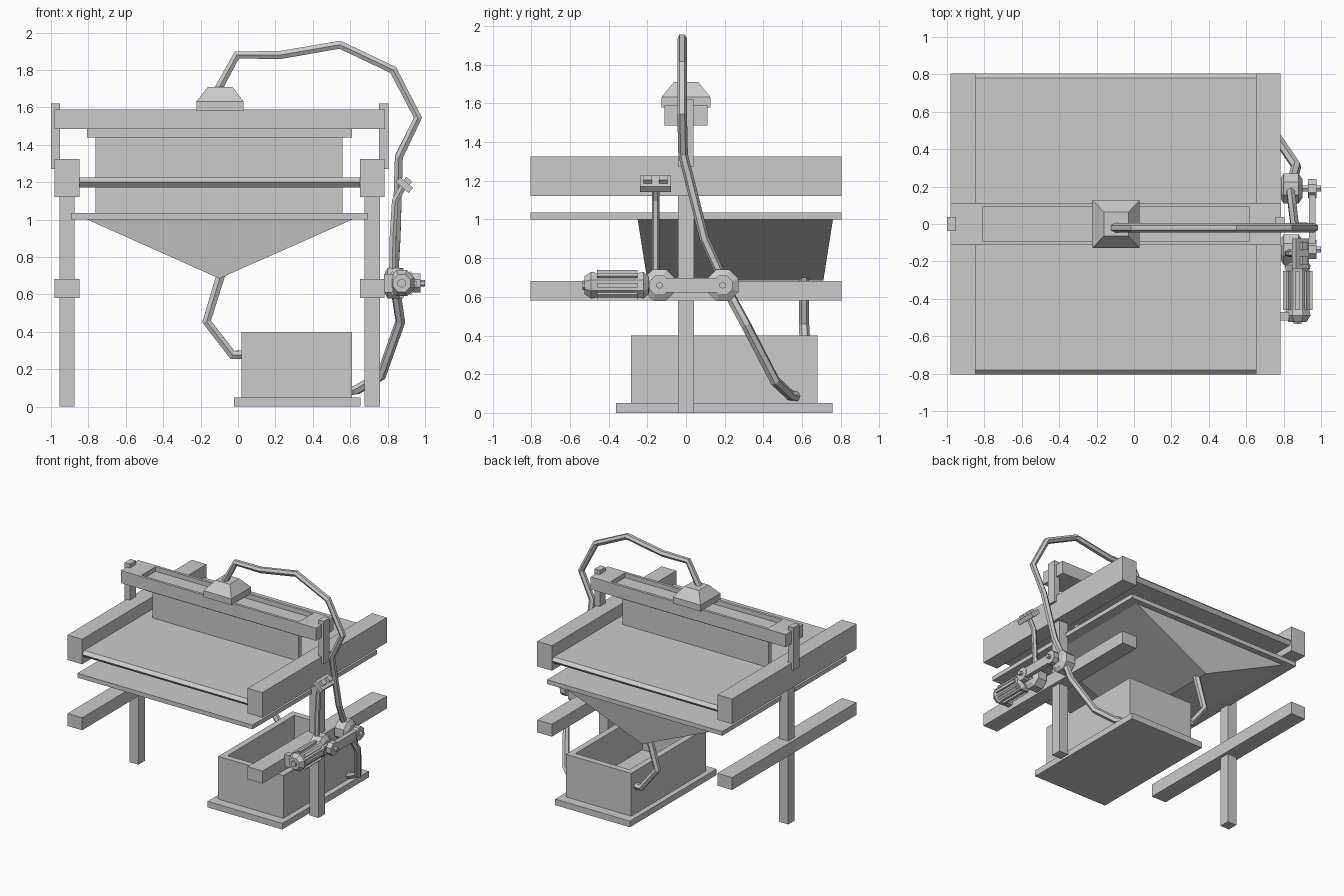
import bpy, bmesh
from math import sin, cos, pi, radians
from mathutils import Vector, Matrix

if "Cube" in bpy.data.objects:
    bpy.data.objects.remove(bpy.data.objects["Cube"])

GREY = (0.6, 0.6, 0.6, 1)
metal = bpy.data.materials.new("plain_grey")
metal.use_nodes = True
metal.diffuse_color = GREY
metal.node_tree.nodes["Principled BSDF"].inputs["Base Color"].default_value = GREY


def skin(name, rings):
    """Join equal point rings into a closed, flat-faced solid."""
    bm = bmesh.new()
    loops = [[bm.verts.new(p) for p in ring] for ring in rings]
    n = len(loops[0])
    for a, b in zip(loops, loops[1:]):
        for i in range(n):
            j = (i + 1) % n
            bm.faces.new((a[i], a[j], b[j], b[i]))
    bm.faces.new(loops[0])
    bm.faces.new(loops[-1])
    bmesh.ops.remove_doubles(bm, verts=bm.verts, dist=1e-5)
    bmesh.ops.recalc_face_normals(bm, faces=bm.faces)
    mesh = bpy.data.meshes.new(name)
    bm.to_mesh(mesh)
    bm.free()
    mesh.materials.append(metal)
    obj = bpy.data.objects.new(name, mesh)
    bpy.context.collection.objects.link(obj)
    return obj


def loft(name, *rects):
    """Stack rectangles given as (x0, x1, y0, y1, z)."""
    return skin(name, [[(a, c, z), (b, c, z), (b, d, z), (a, d, z)]
                       for a, b, c, d, z in rects])


def box(name, x, y, z):
    return loft(name, (*x, *y, z[0]), (*x, *y, z[1]))


def lathe(name, axis, centre, profile, n=8):
    """Turn (offset, radius) pairs around the x or y axis."""
    rings = []
    for off, r in profile:
        ring = []
        for i in range(n):
            t = 2 * pi * (i + 0.5) / n
            u, v = r * cos(t), r * sin(t)
            p = (off, u, v) if axis == "x" else (u, off, v)
            ring.append(Vector(centre) + Vector(p))
        rings.append(ring)
    return skin(name, rings)


def tube(name, points, radius):
    """Six-sided pipe with mitred bends."""
    curve = bpy.data.curves.new(name, "CURVE")
    curve.dimensions = "3D"
    curve.bevel_depth = radius
    curve.bevel_resolution = 1
    curve.use_fill_caps = True
    spline = curve.splines.new("POLY")
    spline.points.add(len(points) - 1)
    for sp, p in zip(spline.points, points):
        sp.co = (*p, 1)
    spline.use_smooth = False
    curve.materials.append(metal)
    obj = bpy.data.objects.new(name, curve)
    bpy.context.collection.objects.link(obj)
    bpy.ops.object.select_all(action="DESELECT")
    obj.select_set(True)
    bpy.context.view_layer.objects.active = obj
    bpy.ops.object.convert(target="MESH")
    bpy.context.object.name = name


# Side frames: post, two long rails and a clip holding the beam
MID = -0.0985
for side, s in (("left", 1), ("right", -1)):
    def span(a, b):
        return sorted((MID + s * a, MID + s * b))
    box(side + "_post", span(0.775, 0.857), (-0.042, 0.042), (0, 1.13))
    box(side + "_upper_rail", span(0.75, 0.883), (-0.805, 0.805), (1.12, 1.325))
    box(side + "_lower_rail", span(0.75, 0.883), (-0.805, 0.805), (0.58, 0.682))
    box(side + "_clip", span(0.853, 0.902), (-0.038, 0.038), (1.27, 1.62))

# Cross beam with a shallow trough on top, and the hanging board
OUT, INN = (-0.982, 0.785, -0.112, 0.112), (-0.81, 0.617, -0.09, 0.09)
loft("cross_beam", (*OUT, 1.485), (*OUT, 1.588), (*INN, 1.588), (*INN, 1.55))
box("board_holder", (-0.808, 0.61), (-0.036, 0.036), (1.44, 1.49))
box("hanging_board", (-0.762, 0.56), (-0.02, 0.02), (1.02, 1.445))

# Bed with rolled front and back edges
bed = [(-0.78, 1.224), (-0.805, 1.2), (-0.78, 1.172),
       (0.78, 1.172), (0.805, 1.2), (0.78, 1.224)]
skin("bed", [[(x, y, z) for y, z in bed] for x in (-0.86, 0.66)])

# Collecting tray and wedge-shaped hopper
box("collecting_tray", (-0.892, 0.695), (-0.805, 0.805), (1.0, 1.035))
loft("hopper", (-0.1, -0.1, -0.2, 0.71, 0.685), (-0.81, 0.615, -0.25, 0.76, 1.002))

# Open tank on a base slab
box("tank_base", (-0.022, 0.655), (-0.362, 0.757), (0, 0.05))
TANK, HOLE = (0.02, 0.61, -0.285, 0.68), (0.07, 0.56, -0.235, 0.63)
loft("tank", (*TANK, 0.045), (*TANK, 0.4), (*HOLE, 0.4), (*HOLE, 0.1))

# Hood on the beam
HOOD = (-0.222, 0.03, -0.127, 0.127)
loft("hood", (*HOOD, 1.58), (*HOOD, 1.632), (-0.16, -0.03, -0.063, 0.063, 1.71))

# Pipes
tube("drain_pipe", [(-0.09, 0.61, 0.71), (-0.168, 0.61, 0.455),
                    (-0.03, 0.62, 0.277), (0.03, 0.62, 0.277)], 0.027)
tube("supply_pipe", [(-0.11, -0.02, 1.69), (-0.006, -0.02, 1.88),
                     (0.225, -0.02, 1.88), (0.545, -0.02, 1.935),
                     (0.83, -0.02, 1.8), (0.962, -0.02, 1.545),
                     (0.86, -0.015, 1.335), (0.847, 0.095, 0.9),
                     (0.835, 0.19, 0.69)], 0.025)
tube("suction_pipe", [(0.84, 0.21, 0.64), (0.868, 0.31, 0.455),
                      (0.765, 0.46, 0.165), (0.635, 0.54, 0.09),
                      (0.6, 0.57, 0.085)], 0.027)

# Pump hubs joined by a drive cover, with axles
for name, y in (("front", -0.137), ("back", 0.19)):
    lathe(name + "_hub", "x", (0, y, 0.66),
          [(0.785, 0.06), (0.8, 0.088), (0.88, 0.088), (0.9, 0.055)])
    lathe(name + "_pulley", "x", (0, y, 0.66), [(0.93, 0.055), (0.975, 0.055)])
    lathe(name + "_axle", "x", (0, y, 0.66), [(0.88, 0.018), (1.0, 0.018)], 6)
box("drive_cover", (0.935, 0.97), (-0.137, 0.19), (0.622, 0.698))

# Motor with cooling ribs, a shaft and a mounting foot
C = Vector((0.875, 0, 0.66))
lathe("motor", "y", C, [(-0.525, 0.05), (-0.49, 0.075), (-0.46, 0.068),
                        (-0.25, 0.068), (-0.22, 0.075), (-0.195, 0.05)])
lathe("motor_end_cap", "y", C, [(-0.535, 0.025), (-0.5, 0.025)], 6)
lathe("motor_shaft", "y", C, [(-0.21, 0.04), (-0.1, 0.04)])
for i in range(8):
    rib = box("motor_rib", (-0.011, 0.011), (-0.46, -0.25), (0.055, 0.079))
    rib.data.transform(Matrix.Translation(C) @ Matrix.Rotation(i * pi / 4, 4, "Y"))
box("motor_foot", (0.78, 0.83), (-0.515, -0.47), (0.61, 0.71))

# Control stand with a tilted head and two buttons
tube("control_stand", [(0.825, -0.157, 0.68), (0.828, -0.157, 0.9),
                       (0.84, -0.157, 1.1), (0.885, -0.157, 1.18)], 0.02)
parts = [box("control_head", (-0.045, 0.045), (-0.08, 0.08), (-0.018, 0.018))]
for y in (-0.04, 0.04):
    parts.append(box("control_button", (-0.02, 0.02),
                     (y - 0.022, y + 0.022), (0.015, 0.04)))
for part in parts:
    part.data.transform(Matrix.Translation((0.89, -0.157, 1.185))
                        @ Matrix.Rotation(radians(40), 4, "Y"))
